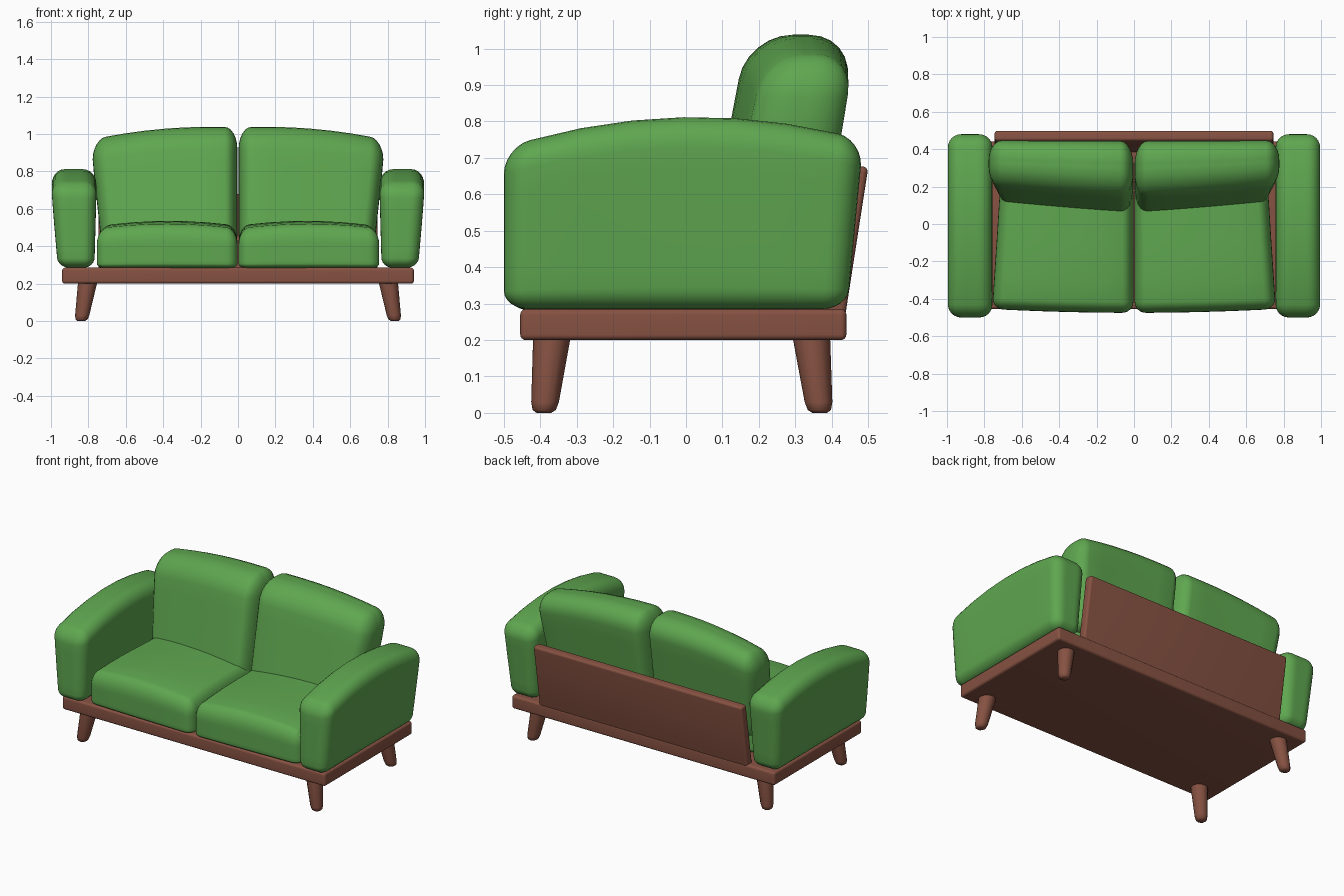
import bpy, bmesh, math
from mathutils import Vector

if "Cube" in bpy.data.objects:
    bpy.data.objects.remove(bpy.data.objects["Cube"])


def material(name, col):
    m = bpy.data.materials.new(name)
    m.diffuse_color = (*col, 1)
    m.use_nodes = True
    m.node_tree.nodes["Principled BSDF"].inputs["Base Color"].default_value = m.diffuse_color
    return m


GREEN = material("green fabric", (0.114, 0.385, 0.08))
BROWN = material("brown wood", (0.24, 0.084, 0.055))


def finish(bm, name, mat, angle=50):
    bmesh.ops.remove_doubles(bm, verts=bm.verts, dist=1e-5)
    bmesh.ops.recalc_face_normals(bm, faces=bm.faces)
    me = bpy.data.meshes.new(name)
    bm.to_mesh(me)
    bm.free()
    me.materials.append(mat)
    ob = bpy.data.objects.new(name, me)
    bpy.context.collection.objects.link(ob)
    bpy.ops.object.select_all(action='DESELECT')
    ob.select_set(True)
    bpy.context.view_layer.objects.active = ob
    bpy.ops.object.shade_smooth_by_angle(angle=math.radians(angle))
    return ob


def rounded_box(name, mat, lo, hi, rad, rad_bottom=None, deform=None, mirror=1, n=3, m=6):
    """Box with elliptical rounded edges, bent into shape by deform(x, y, z)."""
    rlo = [rad[0], rad[1], rad[2] if rad_bottom is None else rad_bottom]
    axes = []
    for a in range(3):
        c0, c1 = lo[a] + rlo[a], hi[a] - rad[a]
        t = [math.tan(math.pi / 4 * j / n) for j in range(n + 1)]
        axes.append([(c0, -d) for d in reversed(t)]
                    + [(c0 + (c1 - c0) * i / m, 0) for i in range(1, m)]
                    + [(c1, d) for d in t])
    bm = bmesh.new()
    for a in range(3):
        b, c = (a + 1) % 3, (a + 2) % 3
        for end in (0, -1):
            grid = []
            for sb in axes[b]:
                row = []
                for sc in axes[c]:
                    s = [None] * 3
                    s[a], s[b], s[c] = axes[a][end], sb, sc
                    d = Vector([q[1] for q in s]).normalized()
                    p = [s[k][0] + d[k] * (rad[k] if d[k] > 0 else rlo[k]) for k in range(3)]
                    if deform:
                        p = deform(*p)
                    row.append(bm.verts.new((p[0] * mirror, p[1], p[2])))
                grid.append(row)
            for i in range(len(grid) - 1):
                for j in range(len(grid[0]) - 1):
                    bm.faces.new((grid[i][j], grid[i + 1][j], grid[i + 1][j + 1], grid[i][j + 1]))
    return finish(bm, name, mat)


def arm_shape(x, y, z):
    t = (z - 0.285) / 0.525
    u = (x - 0.75) / 0.25
    inner, outer = 0.768 - 0.013 * t, 0.962 + 0.045 * t - 0.007 * t * t
    y -= 0.045 * (1 - t) * (y + 0.5)
    return inner + (outer - inner) * u, y, z - 0.3 * t * (y - 0.03) ** 2


def seat_shape(x, y, z):
    u, v = (x - 0.38) / 0.375, (y + 0.1) / 0.375
    t = max(0, (z - 0.28) / 0.25)
    x *= 1 - 0.05 * max(0, (y + 0.45) / 0.6)
    y += 0.02 * (x / 0.75) ** 2 * max(0, -v)
    return x, y, z - t * (0.025 * u * u + 0.022 * max(0, -v) ** 2)


def back_shape(x, y, z):
    t = (z - 0.4) / 0.635
    front = (0.44 - y) / 0.3
    y += 0.15 * (z - 0.83) + 0.05 * front * (x / 0.72) ** 1.5 - 0.025 * front * (1 - t)
    z -= 0.17 * t * max(0, x - 0.15) ** 2
    x *= 1 - 0.055 * max(0, 0.85 - z) / 0.4
    return x, y, z


# Wooden base slab and tilted back panel
rounded_box("base_frame", BROWN, (-0.94, -0.455, 0.2), (0.94, 0.44, 0.285), (0.015,) * 3, m=1)
rounded_box("back_panel", BROWN, (-0.745, 0.385, 0.265), (0.745, 0.44, 0.675), (0.015,) * 3, m=1,
            deform=lambda x, y, z: (x, y + 0.155 * (z - 0.285), z + 0.1 * (0.44 - y)))

for side, label in ((1, "right"), (-1, "left")):
    # Upholstered arm and cushions
    rounded_box("arm_" + label, GREEN, (0.75, -0.5, 0.285), (1.0, 0.487, 0.812),
                (0.075, 0.07, 0.085), 0.06, arm_shape, side)
    rounded_box("seat_cushion_" + label, GREEN, (0.003, -0.475, 0.28), (0.757, 0.3, 0.535),
                (0.06, 0.06, 0.1), 0.03, seat_shape, side)
    rounded_box("back_cushion_" + label, GREEN, (0.003, 0.135, 0.4), (0.777, 0.43, 1.038),
                (0.07, 0.125, 0.12), 0.06, back_shape, side)

    # Splayed tapered legs
    for place, top_y, foot_y in (("front", -0.369, -0.39), ("back", 0.345, 0.367)):
        bm = bmesh.new()
        rings = []
        for z, r in ((0.215, 0.052), (0.03, 0.038), (0.008, 0.032), (0, 0.02)):
            t = z / 0.2
            cx, cy = 0.838 - 0.033 * t, foot_y + (top_y - foot_y) * t
            rings.append([bm.verts.new((side * (cx + r * math.cos(k * math.pi / 6)),
                                        cy + r * math.sin(k * math.pi / 6), z)) for k in range(12)])
        for a, b in zip(rings, rings[1:]):
            for k in range(12):
                bm.faces.new((a[k], a[(k + 1) % 12], b[(k + 1) % 12], b[k]))
        bm.faces.new(rings[0])
        bm.faces.new(rings[-1])
        finish(bm, place + "_leg_" + label, BROWN)
